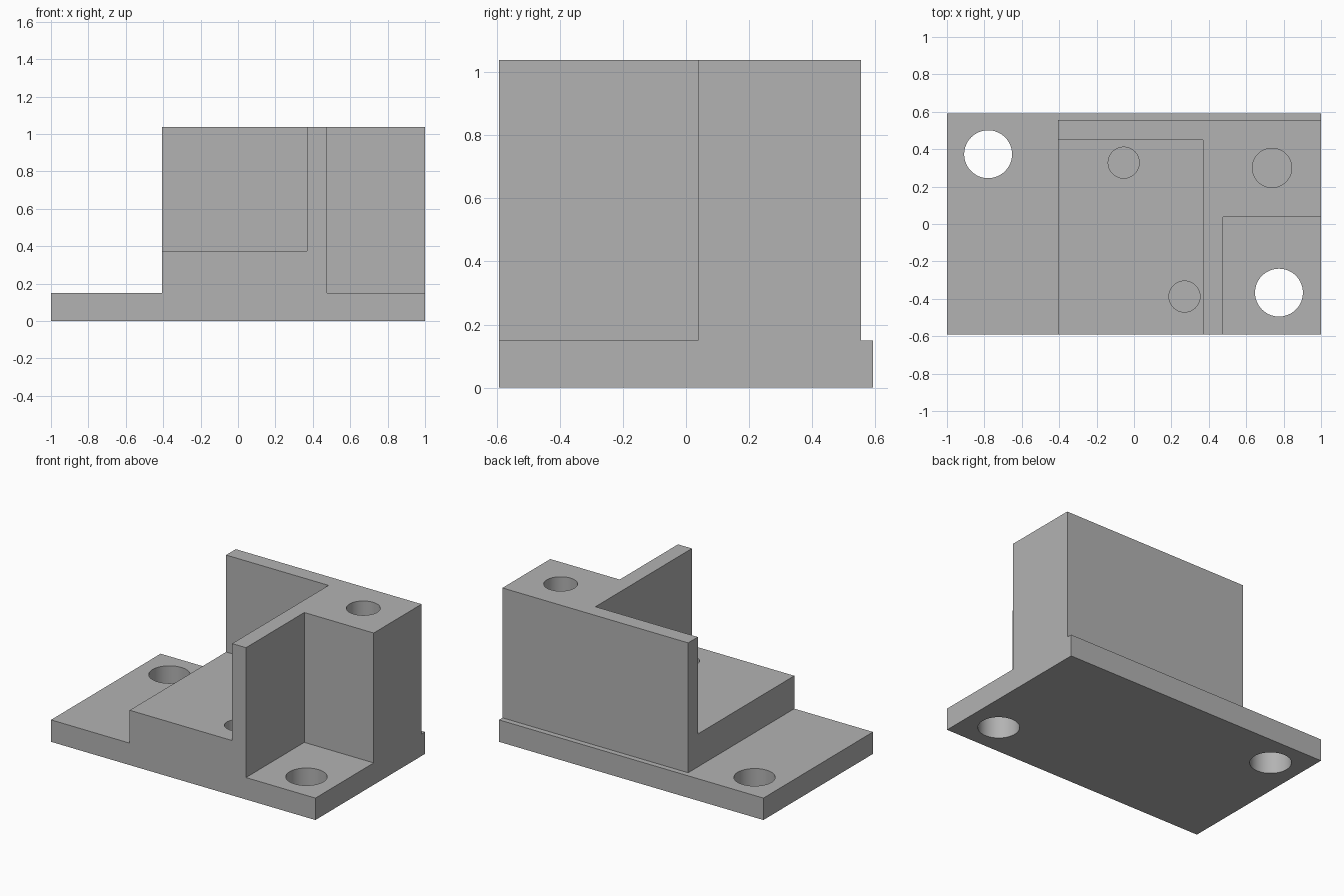
import bpy
import bmesh
import math

if "Cube" in bpy.data.objects:
    bpy.data.objects.remove(bpy.data.objects["Cube"], do_unlink=True)

# Main levels and outline
HX, HY = 1.0, 0.592
BASE, SHELF, TOP = 0.15, 0.375, 1.038
BLOCK_X, BLOCK_Y = -0.405, 0.555
OUT = 0.2  # overshoot of cutters beyond the outer faces

grey = bpy.data.materials.new("plain grey")
grey.use_nodes = True
colour = (0.45, 0.45, 0.45, 1)
grey.diffuse_color = colour
grey.node_tree.nodes["Principled BSDF"].inputs["Base Color"].default_value = colour


def add_object(name, bm):
    bmesh.ops.recalc_face_normals(bm, faces=bm.faces)
    mesh = bpy.data.meshes.new(name)
    bm.to_mesh(mesh)
    bm.free()
    mesh.materials.append(grey)
    obj = bpy.data.objects.new(name, mesh)
    bpy.context.collection.objects.link(obj)
    return obj


def box(name, x0, x1, y0, y1, z0, z1):
    bm = bmesh.new()
    bmesh.ops.create_cube(bm, size=1)
    for v in bm.verts:
        v.co = (x1 if v.co.x > 0 else x0,
                y1 if v.co.y > 0 else y0,
                z1 if v.co.z > 0 else z0)
    return add_object(name, bm)


def cylinder(name, x, y, radius, z0, z1):
    bm = bmesh.new()
    bmesh.ops.create_cone(bm, cap_ends=True, segments=64, radius1=radius,
                          radius2=radius, depth=z1 - z0)
    bmesh.ops.translate(bm, verts=bm.verts, vec=(x, y, (z0 + z1) / 2))
    return add_object(name, bm)


# Stepped body: flange on the right, tall block on the left
profile = [(-HX, 0), (HX, 0), (HX, TOP), (BLOCK_X, TOP), (BLOCK_X, BASE), (-HX, BASE)]
bm = bmesh.new()
face = bm.faces.new([bm.verts.new((x, -HY, z)) for x, z in profile])
ext = bmesh.ops.extrude_face_region(bm, geom=[face])
moved = [g for g in ext["geom"] if isinstance(g, bmesh.types.BMVert)]
bmesh.ops.translate(bm, verts=moved, vec=(0, 2 * HY, 0))
body = add_object("bracket_body", bm)

cutters = [
    # Ledge along the back, shelf recess and corner recess
    box("back_ledge_cutter", BLOCK_X - OUT, HX + OUT, BLOCK_Y, HY + OUT, BASE, TOP + OUT),
    box("shelf_cutter", BLOCK_X - OUT, 0.37, -HY - OUT, 0.45, SHELF, TOP + OUT),
    box("corner_cutter", 0.475, HX + OUT, -HY - OUT, 0.038, BASE, TOP + OUT),
    # Through holes for mounting
    cylinder("right_mount_hole_cutter", -0.78, 0.373, 0.128, -OUT, BASE + OUT),
    cylinder("left_mount_hole_cutter", 0.775, -0.367, 0.128, -OUT, BASE + OUT),
    # Blind holes in the shelf and the tall post
    cylinder("shelf_back_hole_cutter", -0.055, 0.328, 0.083, 0.1, SHELF + OUT),
    cylinder("shelf_front_hole_cutter", 0.27, -0.388, 0.083, 0.1, SHELF + OUT),
    cylinder("post_hole_cutter", 0.738, 0.3, 0.105, 0.45, TOP + OUT),
]

bpy.ops.object.select_all(action="DESELECT")
body.select_set(True)
bpy.context.view_layer.objects.active = body
for cutter in cutters:
    cutter.hide_render = True
    mod = body.modifiers.new(cutter.name, "BOOLEAN")
    mod.operation = "DIFFERENCE"
    mod.solver = "EXACT"
    mod.object = cutter
    bpy.ops.object.modifier_apply(modifier=mod.name)
    bpy.data.objects.remove(cutter, do_unlink=True)

# Round hole walls, crisp edges elsewhere
bpy.ops.object.shade_smooth_by_angle(angle=math.radians(30))
